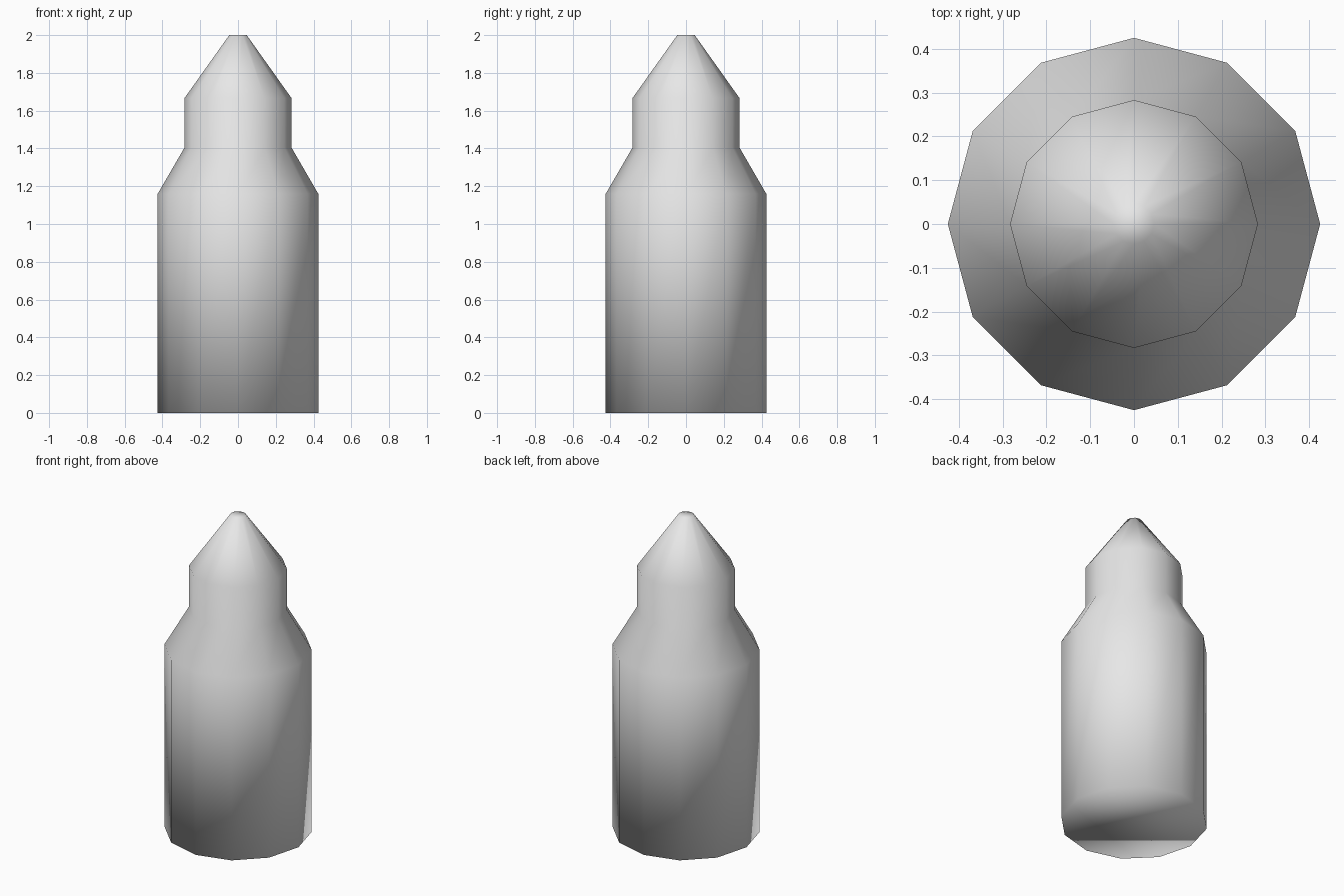
import bpy
import bmesh
from math import cos, sin, tau

cube = bpy.data.objects.get("Cube")
if cube:
    bpy.data.objects.remove(cube, do_unlink=True)

SIDES = 12
# Radius and height of each ring: body, shoulder, neck, blunt tip
PROFILE = [(0.425, 0), (0.425, 1.16), (0.283, 1.405), (0.283, 1.667), (0.046, 2)]

# Single grey material
grey = bpy.data.materials.new("light_grey")
grey.use_nodes = True
grey.diffuse_color = (0.8, 0.8, 0.8, 1)
grey.node_tree.nodes["Principled BSDF"].inputs["Base Color"].default_value = (0.8, 0.8, 0.8, 1)

# Turned body: stacked rings joined by quads, closed at both ends
bm = bmesh.new()
rings = []
for radius, height in PROFILE:
    angles = [tau * i / SIDES for i in range(SIDES)]
    rings.append([bm.verts.new((radius * cos(a), radius * sin(a), height)) for a in angles])
for low, high in zip(rings, rings[1:]):
    for i in range(SIDES):
        j = (i + 1) % SIDES
        bm.faces.new((low[i], low[j], high[j], high[i]))
bm.faces.new(rings[0][::-1])
bm.faces.new(rings[-1])

# Smooth throughout, including the caps
for face in bm.faces:
    face.smooth = True

mesh = bpy.data.meshes.new("pointed_body")
bm.to_mesh(mesh)
bm.free()
mesh.materials.append(grey)
body = bpy.data.objects.new("pointed_body", mesh)
bpy.context.collection.objects.link(body)
